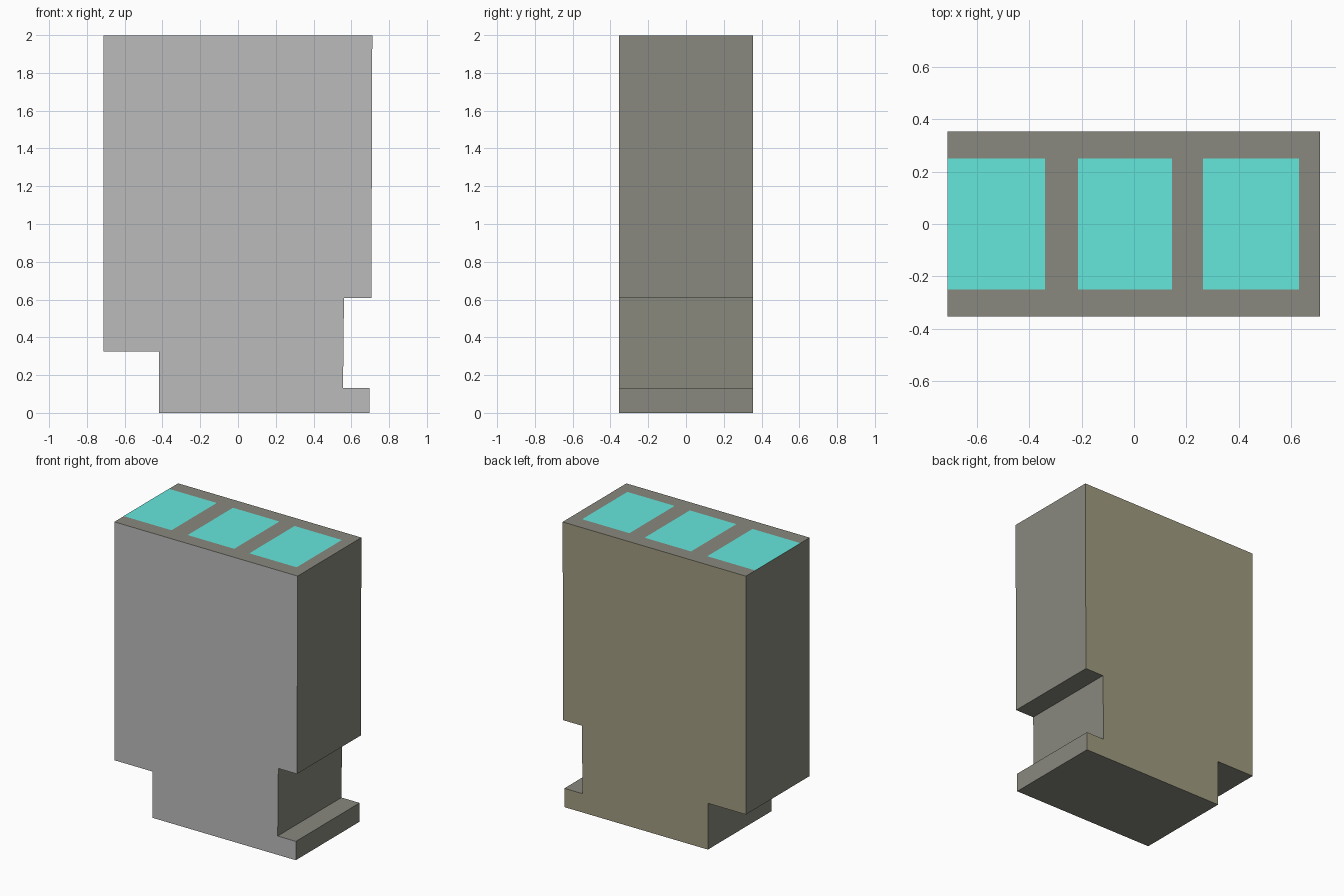
import bpy, bmesh

if "Cube" in bpy.data.objects:
    bpy.data.objects.remove(bpy.data.objects["Cube"])


def material(name, rgb):
    m = bpy.data.materials.new(name)
    m.diffuse_color = (*rgb, 1)
    m.use_nodes = True
    m.node_tree.nodes["Principled BSDF"].inputs["Base Color"].default_value = m.diffuse_color
    return m


def add_object(name, bm, mats):
    mesh = bpy.data.meshes.new(name)
    bm.to_mesh(mesh)
    bm.free()
    for m in mats:
        mesh.materials.append(m)
    obj = bpy.data.objects.new(name, mesh)
    bpy.context.collection.objects.link(obj)
    return obj


side_mat = material("warm_grey", (0.25, 0.25, 0.21))
front_mat = material("light_grey", (0.5, 0.5, 0.5))
back_mat = material("olive", (0.36, 0.33, 0.22))
cyan_mat = material("cyan", (0.13, 0.8, 0.72))

# Body: notched side profile extruded from front to back
TOP, FRONT, BACK = 1.999, -0.354, 0.354
profile = [(-0.713, TOP), (-0.713, 0.325), (-0.418, 0.325), (-0.418, 0),
           (0.697, 0), (0.697, 0.132), (0.556, 0.132), (0.561, 0.608),
           (0.706, 0.608), (0.711, TOP)]
bm = bmesh.new()
face = bm.faces.new([bm.verts.new((x, FRONT, z)) for x, z in profile])
extruded = bmesh.ops.extrude_face_region(bm, geom=[face], use_keep_orig=True)
moved = [v for v in extruded["geom"] if isinstance(v, bmesh.types.BMVert)]
bmesh.ops.translate(bm, verts=moved, vec=(0, BACK - FRONT, 0))
bmesh.ops.recalc_face_normals(bm, faces=bm.faces)
for f in bm.faces:
    f.material_index = 1 if f.normal.y < -0.5 else 2 if f.normal.y > 0.5 else 0
add_object("body", bm, [side_mat, front_mat, back_mat])

# Coloured panels lying flush on the top
for i, (x0, x1) in enumerate([(-0.713, -0.341), (-0.215, 0.146), (0.264, 0.631)]):
    bm = bmesh.new()
    bm.faces.new([bm.verts.new((x, y, 2.0)) for x, y in
                  [(x0, -0.251), (x1, -0.251), (x1, 0.251), (x0, 0.251)]])
    add_object(f"top_panel_{i + 1}", bm, [cyan_mat])
